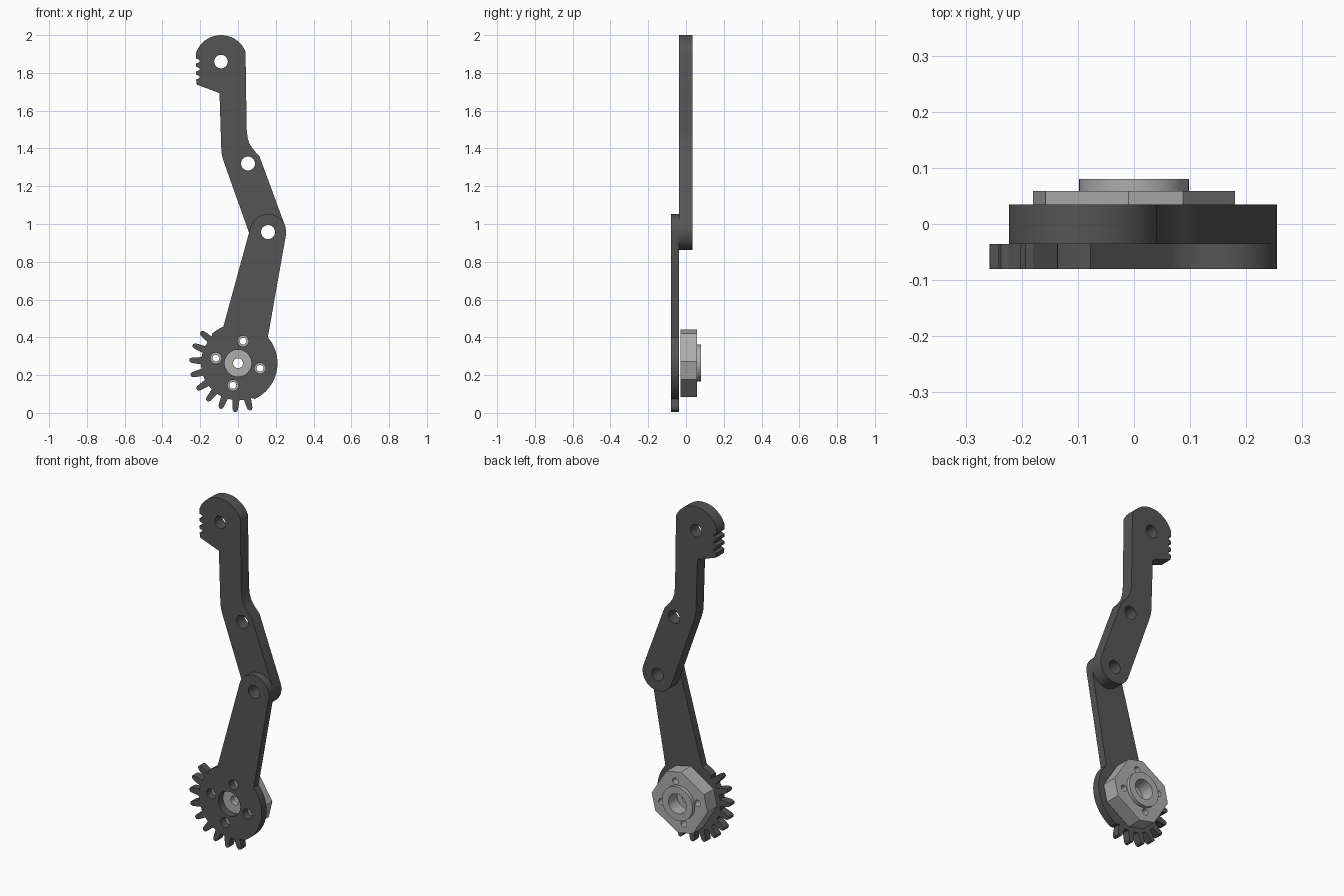
import bpy, bmesh, math

if "Cube" in bpy.data.objects:
    bpy.data.objects.remove(bpy.data.objects["Cube"])


def material(name, v):
    m = bpy.data.materials.new(name)
    m.diffuse_color = (v, v, v, 1)
    m.use_nodes = True
    m.node_tree.nodes["Principled BSDF"].inputs["Base Color"].default_value = m.diffuse_color
    return m


DARK = material("dark grey", 0.09)
LIGHT = material("light grey", 0.42)


def arc(cx, cz, r, a0, a1, n=24):
    return [(cx + r * math.cos(math.radians(a0 + (a1 - a0) * i / n)),
             cz + r * math.sin(math.radians(a0 + (a1 - a0) * i / n))) for i in range(n + 1)]


def circle(cx, cz, r, n=40):
    return arc(cx, cz, r, 0, 360, n)[:-1]


def plate(name, loops, y0, y1, mat):
    """Extrude an x-z outline (first loop) with holes (other loops) from y0 to y1."""
    bm = bmesh.new()
    for pts in loops:
        vs = [bm.verts.new((x, y0, z)) for x, z in pts]
        for i, v in enumerate(vs):
            bm.edges.new((v, vs[(i + 1) % len(vs)]))
    bmesh.ops.triangle_fill(bm, use_beauty=True, edges=bm.edges[:], normal=(0, -1, 0))
    ret = bmesh.ops.extrude_face_region(bm, geom=bm.faces[:])
    moved = [g for g in ret["geom"] if isinstance(g, bmesh.types.BMVert)]
    bmesh.ops.translate(bm, verts=moved, vec=(0, y1 - y0, 0))
    bmesh.ops.recalc_face_normals(bm, faces=bm.faces[:])
    me = bpy.data.meshes.new(name)
    bm.to_mesh(me)
    bm.free()
    me.materials.append(mat)
    ob = bpy.data.objects.new(name, me)
    bpy.context.collection.objects.link(ob)
    smooth(ob)
    return ob


def smooth(ob):
    ob.data.shade_smooth()
    ob.data.set_sharp_from_angle(angle=math.radians(25))


def combine(ob, other, op):
    """Apply a boolean and remove the helper."""
    mod = ob.modifiers.new(op, 'BOOLEAN')
    mod.operation, mod.object, mod.solver = op, other, 'EXACT'
    bpy.context.view_layer.objects.active = ob
    bpy.ops.object.modifier_apply(modifier=mod.name)
    bpy.data.objects.remove(other)


GZ = 0.263                 # gear centre height
PIVOT = (0.159, 0.957)     # joint between the two links
bolts = [(0.12 * math.cos(math.radians(77 + 90 * k)),
          GZ + 0.12 * math.sin(math.radians(77 + 90 * k))) for k in range(4)]


def polar(r, deg):
    return (r * math.cos(math.radians(deg)), GZ + r * math.sin(math.radians(deg)))


# Lower link: partial gear disc with nine teeth and a tapered arm
outline = arc(0, GZ, 0.208, 112, 131, 6)
for k in range(9):
    a = 140 + 18.1 * k
    for da, r in ((-5.5, .196), (-4.2, .225), (-3.2, .247), (-1.5, .258),
                  (1.5, .258), (3.2, .247), (4.2, .225), (5.5, .196)):
        outline.append(polar(r, a + da))
outline += arc(0, GZ, 0.209, 295, 401, 32)
outline += arc(*PIVOT, 0.096, -10, 165, 32)
plate("lower_gear_link",
      [outline, circle(0, GZ, 0.071), circle(*PIVOT, 0.037)] +
      [circle(x, z, 0.029, 24) for x, z in bolts], -0.08, -0.036, DARK)

# Upper link: bent arm with a rounded, notched head
outline = arc(*PIVOT, 0.096, 199.6, 379.6, 32)
outline += [(.114, 1.357), (.085, 1.39), (.063, 1.42), (.051, 1.455), (.046, 1.50)]
outline += arc(-0.09, 1.86, 0.14, 22, 161, 32)
for c in (1.863, 1.82, 1.778):
    outline += [(-.222, c + .013), (-.205, c + .006), (-.205, c - .006), (-.222, c - .013)]
outline += [(-.218, 1.738), (-.098, 1.693), (-.088, 1.383), (-.084, 1.36), (-.077, 1.335)]
plate("upper_link",
      [outline, circle(-0.09, 1.86, 0.036), circle(0.053, 1.32, 0.037),
       circle(*PIVOT, 0.037)], -0.036, 0.035, DARK)

# Hub: eight-sided block with bolt holes, round rear boss and stepped bore
octagon = [polar(0.18, a + 90 * k) for k in range(4) for a in (3, 61)]
hub = plate("octagonal_hub",
            [octagon, circle(0, GZ, 0.026, 24)] + [circle(x, z, 0.018, 24) for x, z in bolts],
            -0.03, 0.059, LIGHT)
combine(hub, plate("rear_boss", [circle(0, GZ, 0.098, 48)], 0.03, 0.08, LIGHT), 'UNION')
combine(hub, plate("bore_cutter", [circle(0, GZ, 0.057)], 0.0, 0.1, LIGHT), 'DIFFERENCE')
smooth(hub)
